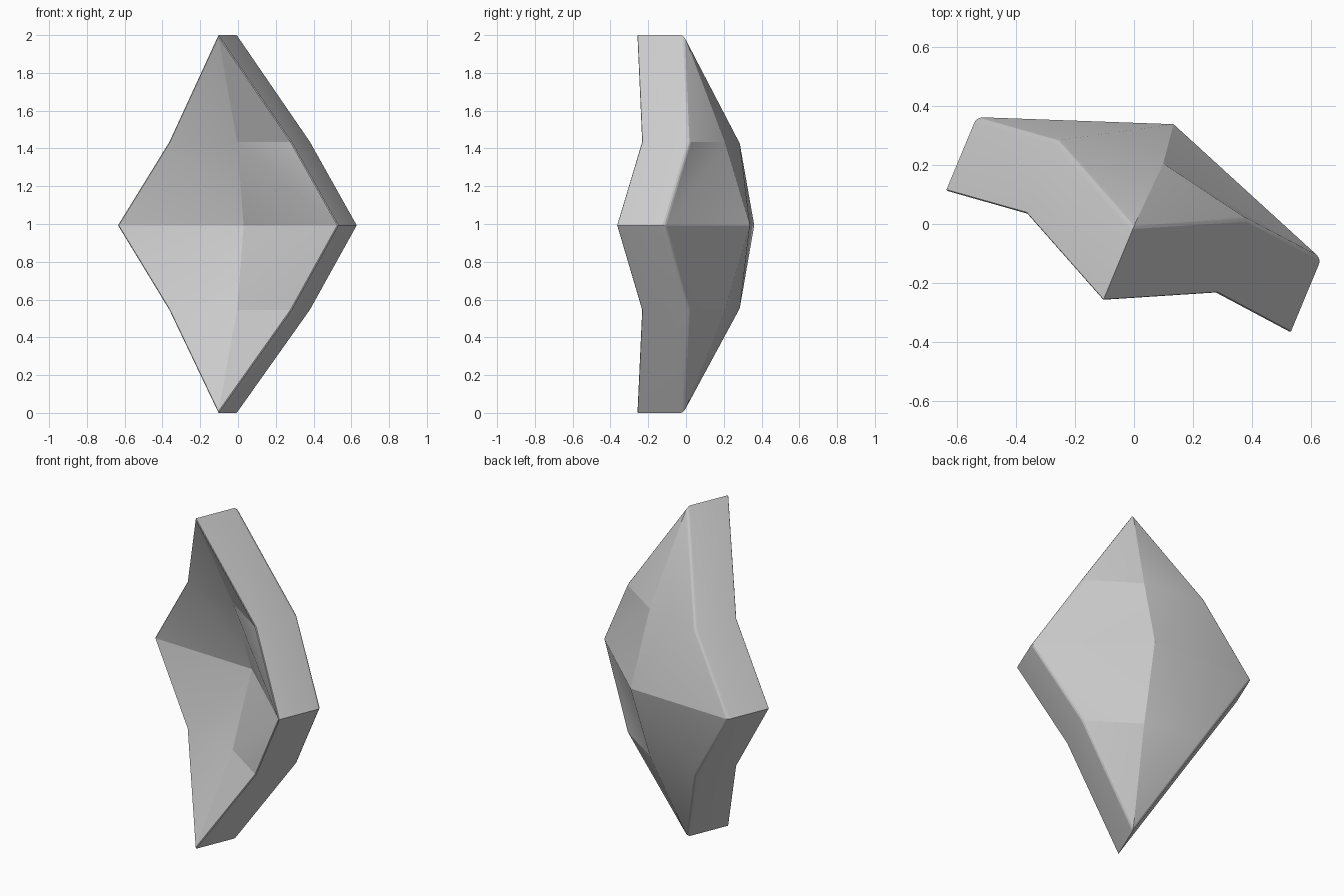
import bpy, bmesh
from mathutils import Vector

if "Cube" in bpy.data.objects:
    bpy.data.objects.remove(bpy.data.objects["Cube"])

THICK = Vector((0.104, 0.25, 0))       # plate thickness direction
# front surface rows as (x, y): left rim, spine, right rim
TIP = (-0.105, -0.26)
MID = [(-0.365, 0.035), (-0.005, -0.045), (0.282, -0.235)]
WIDE = [(-0.637, 0.112), (0.03, 0.088), (0.53, -0.368)]

bm = bmesh.new()


def skin(offset):
    """One folded diamond surface: tip, three 3-point rows, tip."""
    def v(p, z):
        return bm.verts.new(Vector((p[0], p[1], z)) + offset)
    top, bottom = v(TIP, 2.0), v(TIP, 0.0)
    upper = [v(p, 1.435) for p in MID]
    middle = [v(p, 0.993) for p in WIDE]
    lower = [v(p, 0.545) for p in MID]
    for tip, row in ((top, upper), (bottom, lower)):
        bm.faces.new((tip, row[0], row[1]))
        bm.faces.new((tip, row[1], row[2]))
        # folded panels between the mid row and the wide row
        bm.faces.new((row[0], middle[0], middle[1]))
        bm.faces.new((row[0], middle[1], row[1]))
        bm.faces.new((row[1], middle[1], middle[2]))
        bm.faces.new((row[1], middle[2], row[2]))
    return [top, upper[0], middle[0], lower[0], bottom,
            lower[2], middle[2], upper[2]]


# front and back skins joined by the rim
front, back = skin(Vector()), skin(THICK)
for i in range(8):
    j = (i + 1) % 8
    bm.faces.new((front[i], front[j], back[j], back[i]))
bmesh.ops.recalc_face_normals(bm, faces=bm.faces)

# soften the rim: wider on the back, tight on the front
def rim(loop):
    return [bm.edges.get((loop[i], loop[(i + 1) % 8])) for i in range(8)]


front_rim, back_rim = rim(front), rim(back)
bmesh.ops.bevel(bm, geom=back_rim, offset=0.018, segments=3,
                profile=0.5, affect='EDGES')
front_rim = [e for e in front_rim if e.is_valid]
bmesh.ops.bevel(bm, geom=front_rim, offset=0.005, segments=1,
                profile=0.5, affect='EDGES')

mesh = bpy.data.meshes.new("folded_diamond_plate")
bm.to_mesh(mesh)
bm.free()
plate = bpy.data.objects.new("folded_diamond_plate", mesh)
bpy.context.collection.objects.link(plate)
bpy.context.view_layer.objects.active = plate
plate.select_set(True)
bpy.ops.object.shade_smooth_by_angle(angle=0.3)
